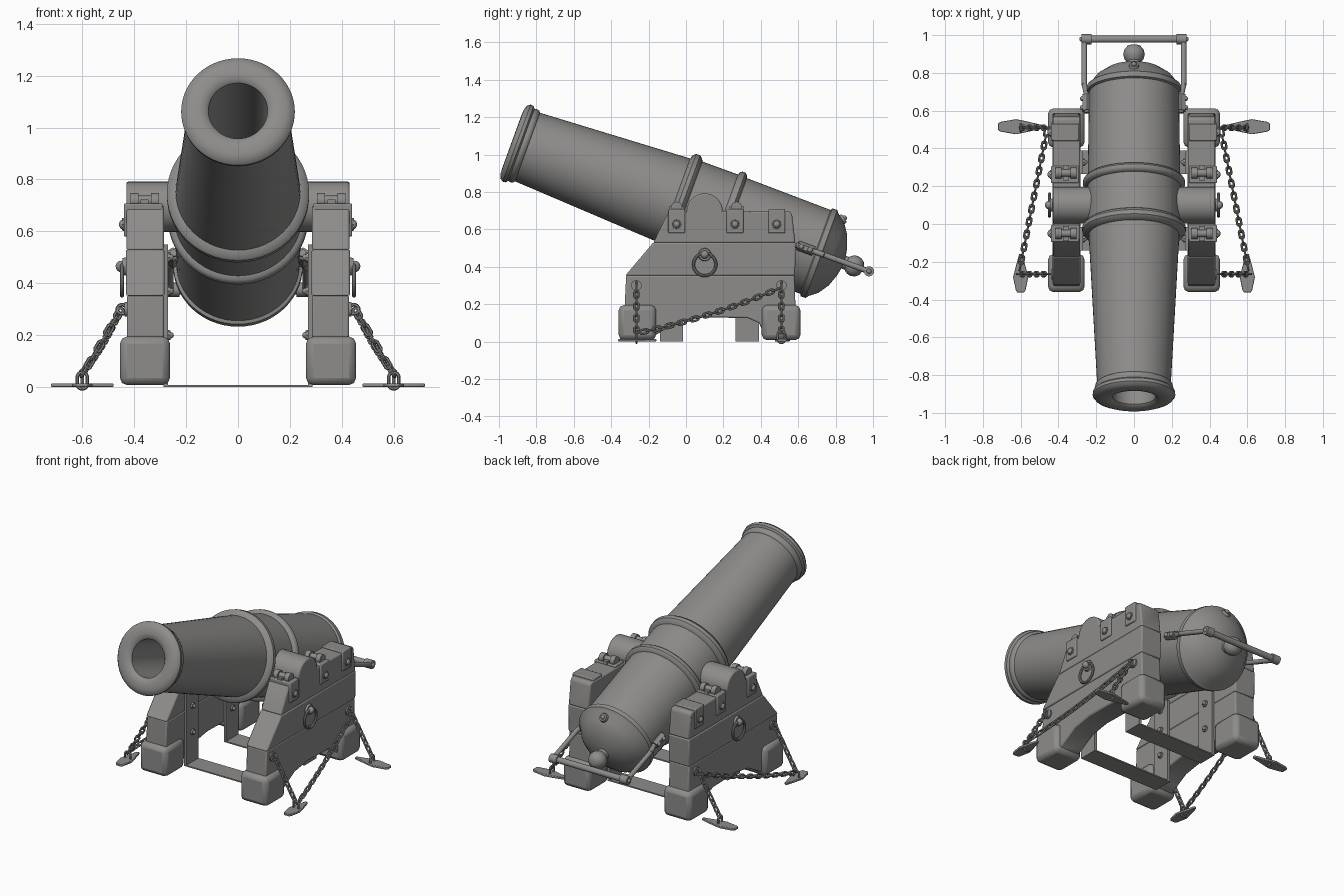
import bpy, bmesh, math
from mathutils import Vector as V, Matrix

if "Cube" in bpy.data.objects:
    bpy.data.objects.remove(bpy.data.objects["Cube"])

iron = bpy.data.materials.new("iron_grey")
iron.diffuse_color = (0.27, 0.265, 0.26, 1)
iron.use_nodes = True
iron.node_tree.nodes["Principled BSDF"].inputs["Base Color"].default_value = iron.diffuse_color

# barrel frame: origin at the trunnions, tilted 20 degrees muzzle-up
T = math.radians(20)
ORG, AX, UP = V((0, .1, .695)), V((0, math.cos(T), -math.sin(T))), V((0, math.sin(T), math.cos(T)))
X, Y, Z = V((1, 0, 0)), V((0, 1, 0)), V((0, 0, 1))


def on_barrel(s, x=0, r=0):
    return ORG + AX * s + X * x + UP * r


def finish(name, bm, bevel=0, mirror=False):
    bmesh.ops.recalc_face_normals(bm, faces=bm.faces)
    me = bpy.data.meshes.new(name)
    bm.to_mesh(me)
    bm.free()
    me.materials.append(iron)
    o = bpy.data.objects.new(name, me)
    bpy.context.collection.objects.link(o)
    bpy.ops.object.select_all(action='DESELECT')
    o.select_set(True)
    bpy.context.view_layer.objects.active = o
    bpy.ops.object.shade_smooth_by_angle(angle=math.radians(38))
    if bevel:
        b = o.modifiers.new("bevel", 'BEVEL')
        b.width, b.segments, b.limit_method = bevel, 2, 'ANGLE'
    if mirror:
        o.modifiers.new("mirror", 'MIRROR').use_clip = False
    return o


def box(bm, lo, hi):
    lo, hi = V(lo), V(hi)
    bmesh.ops.create_cube(bm, size=1, matrix=Matrix.Translation((lo + hi) / 2) @ Matrix.Diagonal((*(hi - lo), 1)))


def rod(bm, a, b, r, r2=None, n=16):
    a, b = V(a), V(b)
    m = Matrix.Translation((a + b) / 2) @ (b - a).to_track_quat('Z', 'Y').to_matrix().to_4x4()
    bmesh.ops.create_cone(bm, cap_ends=True, segments=n, radius1=r, radius2=r if r2 is None else r2,
                          depth=(b - a).length, matrix=m)


def ball(bm, c, r, squash=1):
    bmesh.ops.create_uvsphere(bm, u_segments=14, v_segments=8, radius=r,
                              matrix=Matrix.Translation(c) @ Matrix.Diagonal((squash, 1, 1, 1)))


def skin(bm, rings):
    n = len(rings[0])
    for i, ring in enumerate(rings):
        nxt = rings[(i + 1) % len(rings)]
        for j in range(n):
            bm.faces.new((ring[j], ring[(j + 1) % n], nxt[(j + 1) % n], nxt[j]))


def link(bm, c, a, b, straight, R, r, n=12, k=6):
    """Round or stretched ring in the plane of a and b."""
    c, a, b = V(c), V(a).normalized(), V(b).normalized()
    nrm, rings = a.cross(b), []
    for i in range(n):
        t = (i + .5) * math.tau / n
        d = a * math.cos(t) + b * math.sin(t)
        p = c + a * math.copysign(straight, math.cos(t)) + d * R
        rings.append([bm.verts.new(p + d * r * math.cos(q) + nrm * r * math.sin(q))
                      for q in (j * math.tau / k for j in range(k))])
    skin(bm, rings)


def prism(bm, pts, axis, lo, hi):
    """Extrude a 2D outline along x (points are y,z) or z (points are x,y)."""
    put = (lambda p, h: (h, *p)) if axis == 'x' else (lambda p, h: (*p, h))
    a, b = ([bm.verts.new(put(p, h)) for p in pts] for h in (lo, hi))
    bm.faces.new(a)
    bm.faces.new(b[::-1])
    for i in range(len(pts)):
        j = (i + 1) % len(pts)
        bm.faces.new((a[i], a[j], b[j], b[i]))


# barrel: lathed profile (distance along axis, radius), from bore to rear knob
prof = [(-.4, .001), (-.4, .11), (-1.08, .114), (-1.092, .125), (-1.097, .15), (-1.095, .185), (-1.085, .208),
        (-1.07, .219), (-1.052, .217), (-1.043, .205), (-1.03, .208), (-1.015, .204), (-1.008, .195),
        (-.17, .24), (-.163, .262), (-.148, .274), (-.125, .274), (-.11, .262), (-.103, .247),
        (.1, .247), (.105, .262), (.117, .27), (.134, .27), (.146, .26), (.151, .245),
        (.63, .238), (.636, .25), (.664, .25), (.675, .235), (.72, .2), (.758, .145), (.783, .075), (.79, .036),
        (.808, .036), (.828, .052), (.85, .057), (.872, .052), (.892, .037), (.905, .001)]
bm = bmesh.new()
N = 56
rows = [[bm.verts.new(on_barrel(s, r * math.cos(i * math.tau / N), r * math.sin(i * math.tau / N)))
         for i in range(N)] for s, r in prof]
for p, q in zip(rows, rows[1:]):
    for i in range(N):
        j = (i + 1) % N
        bm.faces.new((p[i], p[j], q[j], q[i]))
bm.faces.new(rows[0])
bm.faces.new(rows[-1])
finish("barrel", bm)

# touch hole boss on the breech dome
bm = bmesh.new()
c = on_barrel(.7, 0, .205)
out = (AX * .6 + UP * .8).normalized()
rod(bm, c, c + out * .022, .03, .024)
ball(bm, c + out * .022, .014)
finish("vent_boss", bm)

# trunnions
bm = bmesh.new()
rod(bm, ORG + X * .2, ORG + X * .43, .097, n=32)
finish("trunnion", bm, .008, True)

# breech lifting handle
bm = bmesh.new()
path = [(.52, .25), (.62, .25), (.68, .263), (.93, .263)]
for (s, x), (s2, x2) in zip(path, path[1:]):
    rod(bm, on_barrel(s, x), on_barrel(s2, x2), .015, n=10)
rod(bm, on_barrel(.53, .25), on_barrel(.62, .25), .026, n=6)
for s in (.55, .6):
    ball(bm, on_barrel(s, .272), .014)
rod(bm, on_barrel(.935, 0), on_barrel(.935, .25), .019)
rod(bm, on_barrel(.935, .225), on_barrel(.935, .277), .027)
ball(bm, on_barrel(.935, .277), .013)
finish("breech_handle", bm, 0, True)

# carriage cheeks: three stacked planks
planks = {
    "lower_plank": ([(-.335, .03), (-.32, .354), (.58, .354), (.59, .03), (.42, .03), (.39, .1), (.33, .125),
                     (.1, .13), (-.03, .11), (-.12, .06), (-.17, .03)], .285, .428),
    "middle_plank": ([(-.325, .352), (-.175, .53), (.587, .53), (.583, .352)], .283, .432),
    "upper_plank": ([(-.175, .528), (-.1, .68), (-.08, .7), (.555, .695), (.567, .68), (.585, .528)], .285, .43)}
for name, (pts, lo, hi) in planks.items():
    bm = bmesh.new()
    prism(bm, pts, 'x', lo, hi)
    finish(name, bm, .008, True)

# feet
bm = bmesh.new()
for y0, y1 in ((-.36, -.16), (.405, .612)):
    box(bm, (.262, y0, .008), (.455, y1, .195))
finish("foot", bm, .028, True)

# corner plates with bolts, and hinge knuckles on top of the cheeks
bm = bmesh.new()
for y in (-.05, .262, .485):
    box(bm, (.29, y - .045, .58), (.44, y + .045, .708))
finish("cap_plate", bm, .006, True)
bm = bmesh.new()
for y in (-.05, .262, .485):
    rod(bm, (.43, y, .627), (.446, y, .627), .027, .024, 8)
    ball(bm, (.446, y, .627), .018, .7)
for y in (-.05, .27):
    for x0, x1, r in ((.305, .336, .03), (.336, .384, .02), (.384, .415, .03)):
        rod(bm, (x0, y, .718), (x1, y, .718), r)
    box(bm, (.345, y - .04, .7), (.375, y + .04, .722))
finish("bolts_and_hinges", bm, 0, True)

# side rings with bosses
bm = bmesh.new()
rod(bm, (.42, .1, .465), (.445, .1, .465), .038, .032)
ball(bm, (.45, .1, .465), .022)
link(bm, (.447, .1, .412), Y, Z, 0, .06, .008, 28, 8)
finish("side_ring", bm, 0, True)

# iron straps inside the cheeks joined under the gun
bm = bmesh.new()
for y in (-.078, .327):
    box(bm, (.27, y - .062, 0), (.287, y + .062, .55))
    for z in (.2, .37, .5):
        rod(bm, (.275, y, z), (.26, y, z), .022, .018, 8)
        ball(bm, (.259, y, z), .012)
    box(bm, (-.001, y - .062, 0), (.287, y + .062, .008))
finish("floor_strap", bm, 0, True)


# chains from the cheeks to the ground stakes
def chain(bm, a, b, sag=0):
    a, b = V(a), V(b)
    n = max(2, round((b - a).length / .036))
    at = lambda t: a.lerp(b, t) - Z * sag * 4 * t * (1 - t)
    for i in range(n):
        t = (i + .5) / n
        d = (at((i + 1) / n) - at(i / n)).normalized()
        side = d.cross(Z).normalized()
        link(bm, at(t), d, side if i % 2 else d.cross(side), .011, .0115, .0062)


bm = bmesh.new()
for y in (-.265, .51):
    chain(bm, (.45, y, .3), (.6, y, .045))
    rod(bm, (.42, y, .3), (.437, y, .3), .028)
    link(bm, (.447, y, .3), X, Z, 0, .018, .007)
    link(bm, (.6, y, .025), Z, X if y < 0 else Y, .012, .02, .007)
chain(bm, (.605, -.24, .05), (.46, .5, .285), .02)
finish("chain", bm, 0, True)

# flat ground stakes
bm = bmesh.new()
outline = [(-.125, .008), (-.03, .03), (.02, .04), (.1, .026), (.115, .018)]
outline += [(u, -w) for u, w in outline[::-1]]
prism(bm, [(.6 + w, -.265 - u * .85) for u, w in outline], 'z', 0, .014)
prism(bm, [(.605 + u, .515 + w) for u, w in outline], 'z', 0, .014)
finish("ground_stake", bm, .003, True)
